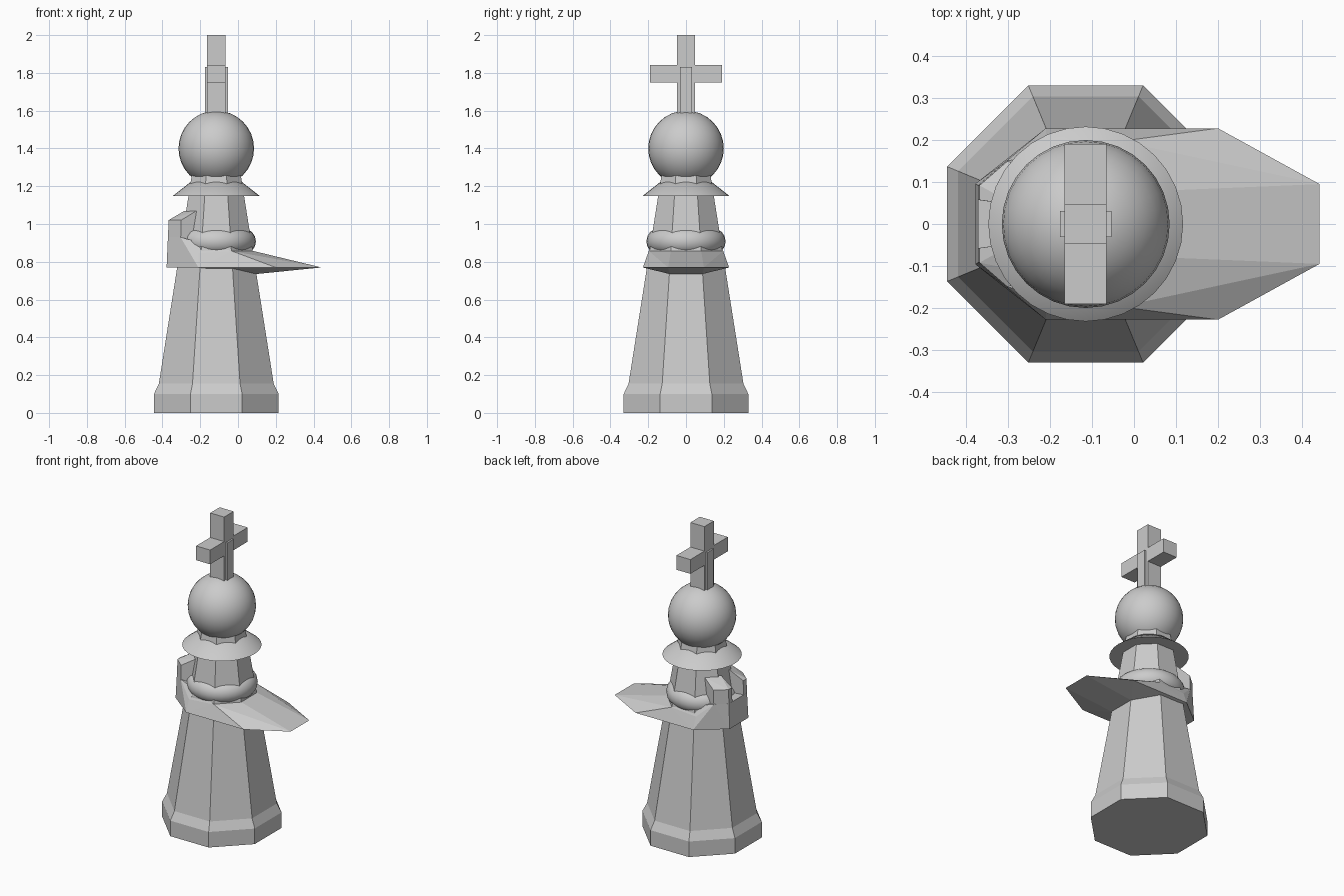
import bpy, bmesh
from math import pi, cos, sin, radians

if "Cube" in bpy.data.objects:
    bpy.data.objects.remove(bpy.data.objects["Cube"])

CX = -0.115  # x of the piece's axis


def make(name, bm, smooth=False):
    bmesh.ops.recalc_face_normals(bm, faces=bm.faces[:])
    me = bpy.data.meshes.new(name)
    bm.to_mesh(me)
    bm.free()
    ob = bpy.data.objects.new(name, me)
    bpy.context.collection.objects.link(ob)
    if smooth:
        bpy.ops.object.select_all(action='DESELECT')
        ob.select_set(True)
        bpy.context.view_layer.objects.active = ob
        bpy.ops.object.shade_smooth_by_angle(angle=radians(40))
    return ob


def lathe(name, profile, n, turn=0.0, scale=1.0, smooth=False, closed=False):
    """Spin (radius, z) points round the axis; open profiles get end caps."""
    bm = bmesh.new()
    rings = [[bm.verts.new((CX + r * scale * cos(2 * pi * i / n + turn),
                            r * scale * sin(2 * pi * i / n + turn), z))
              for i in range(n)] for r, z in profile]
    pairs = list(zip(rings, rings[1:]))
    if closed:
        pairs.append((rings[-1], rings[0]))
    else:
        bm.faces.new(rings[0])
        bm.faces.new(rings[-1])
    for a, b in pairs:
        for i in range(n):
            j = (i + 1) % n
            bm.faces.new((a[i], a[j], b[j], b[i]))
    return make(name, bm, smooth)


def hull(name, pts):
    bm = bmesh.new()
    for p in pts:
        bm.verts.new(p)
    res = bmesh.ops.convex_hull(bm, input=bm.verts[:])
    loose = {g for g in res['geom_interior'] if isinstance(g, bmesh.types.BMVert)}
    bmesh.ops.delete(bm, geom=list(loose), context='VERTS')
    bmesh.ops.dissolve_limit(bm, angle_limit=0.01, verts=bm.verts[:], edges=bm.edges[:])
    return make(name, bm)


def box(name, hx, hy, z0, z1):
    return hull(name, [(CX + sx * hx, sy * hy, z)
                       for sx in (-1, 1) for sy in (-1, 1) for z in (z0, z1)])


# Eight-sided tapering body with flared foot (radii are flat-to-centre)
lathe("body", [(0.33, 0), (0.33, 0.1), (0.304, 0.155), (0.147, 1.15), (0.128, 1.27)],
      8, pi / 8, 1 / cos(pi / 8))

# Round bulge that shows through the body's flats
lathe("waist_ring", [(0.14 + 0.07 * cos(a * pi / 8), 0.908 + 0.07 * sin(a * pi / 8))
                     for a in range(16)], 32, smooth=True, closed=True)

# Flared collar under the head
lathe("collar", [(0.232, 1.147), (0.125, 1.231)], 32, smooth=True)

# Ball head
bm = bmesh.new()
bmesh.ops.create_uvsphere(bm, u_segments=32, v_segments=16, radius=0.2)
bmesh.ops.translate(bm, verts=bm.verts[:], vec=(CX, 0, 1.4))
make("head", bm, True)

# Skirt with pointed brim on +x and a raised wall on -x
half = [(-0.378, 0.096, 0.77), (-0.21, 0.228, 0.77), (-0.02, 0.228, 0.77),
        (0.2, 0.228, 0.77), (0.442, 0.095, 0.77), (0.095, 0.087, 0.735)]
top = [(0.082, 0.08, 0.857), (-0.033, 0.197, 0.857), (-0.21, 0.2, 0.845),
       (-0.304, 0.15, 0.93), (-0.371, 0.092, 0.93)]
lower = [(x, -y, z) for x, y, z in half[::-1]]
rim = [(-0.38 + 0.002, 0.096, 0.77)]
brim = [p for p in half[1:]] + top[:3]
back = half[:3] + top[1:]
for name, pts in (("brim", brim), ("back_wall", back)):
    hull(name, [(x, s * y, z) for x, y, z in pts for s in (1, -1)])

# Pair of upright prongs on the back wall
for side, s in (("left", 1), ("right", -1)):
    outer = [(-0.371, 0.057), (-0.371, 0.092), (-0.304, 0.15)]
    pts = [(x + dx, s * y, z) for x, y in outer for z, dx in ((0.9, 0), (1.02, 0.003))]
    pts += [(x, s * y, z) for x, y in ((-0.283, 0.045), (-0.22, 0.122)) for z in (0.9, 1.07)]
    pts += [(-0.2, s * 0.045, 0.9), (-0.2, s * 0.045, 1.07)]
    hull("prong_" + side, pts)

# Cross on top
box("cross_post", 0.05, 0.048, 1.57, 2.0)
box("cross_bar", 0.05, 0.191, 1.75, 1.842)
box("cross_rib", 0.061, 0.031, 1.57, 1.83)
